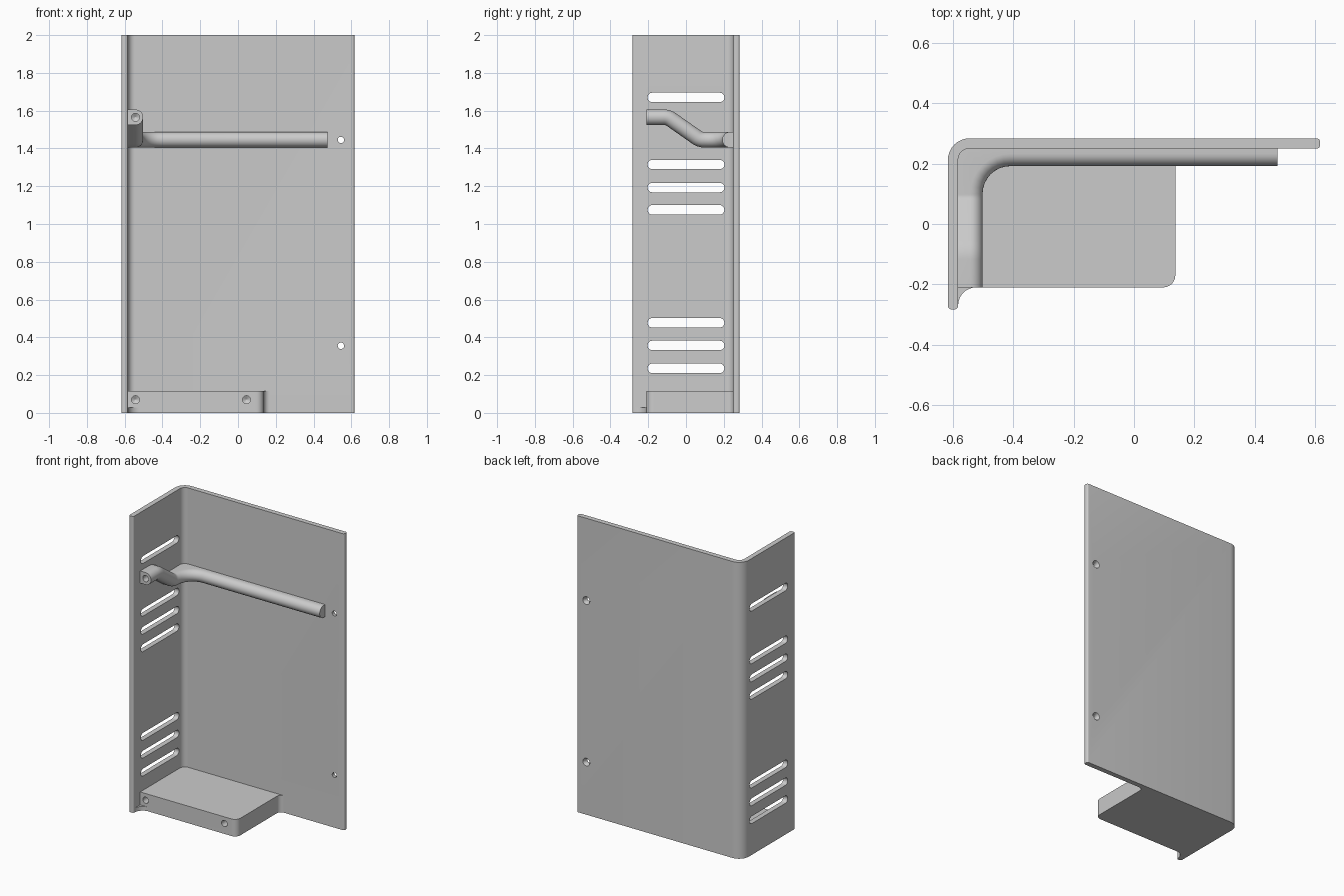
import bpy, bmesh, math
from mathutils import Vector

if "Cube" in bpy.data.objects:
    bpy.data.objects.remove(bpy.data.objects["Cube"])

grey = bpy.data.materials.new("plain grey")
grey.diffuse_color = (0.6, 0.6, 0.6, 1)
grey.use_nodes = True
grey.node_tree.nodes["Principled BSDF"].inputs["Base Color"].default_value = grey.diffuse_color


def rounded(points, closed=True, steps=8):
    """Points are (coords, radius); returns the path with arcs at its corners."""
    out, n = [], len(points)
    for i, (p, r) in enumerate(points):
        p = Vector(p)
        if r == 0 or (not closed and i in (0, n - 1)):
            out.append(p)
            continue
        da = (Vector(points[i - 1][0]) - p).normalized()
        db = (Vector(points[(i + 1) % n][0]) - p).normalized()
        half = da.angle(db) / 2
        centre = p + (da + db).normalized() * (r / math.sin(half))
        start = (p + da * (r / math.tan(half)) - centre).normalized()
        end = (p + db * (r / math.tan(half)) - centre).normalized()
        sweep = math.pi - 2 * half
        for k in range(steps + 1):
            a = sweep * k / steps
            out.append(centre + (start * math.sin(sweep - a) + end * math.sin(a))
                       * (r / math.sin(sweep)))
    return out


def make(name, rings):
    """Solid lofted through rings of equal point count."""
    bm = bmesh.new()
    loops = [[bm.verts.new(p) for p in ring] for ring in rings]
    for a, b in zip(loops, loops[1:]):
        for i in range(len(a)):
            j = (i + 1) % len(a)
            bm.faces.new((a[i], a[j], b[j], b[i]))
    bm.faces.new(loops[0][::-1])
    bm.faces.new(loops[-1])
    bmesh.ops.recalc_face_normals(bm, faces=bm.faces)
    mesh = bpy.data.meshes.new(name)
    bm.to_mesh(mesh)
    bm.free()
    mesh.materials.append(grey)
    ob = bpy.data.objects.new(name, mesh)
    bpy.context.collection.objects.link(ob)
    return ob


def prism(name, outline, z0, z1):
    pts = rounded([((x, y, 0), r) for x, y, r in outline])
    return make(name, [[(p.x, p.y, z) for p in pts] for z in (z0, z1)])


def turned(x, z, profile):
    """Round cutter along y; profile is a list of (y, radius)."""
    turn = [k * math.tau / 24 for k in range(24)]
    return make("hole_cutter", [[(x + r * math.cos(a), y, z + r * math.sin(a))
                                 for a in turn] for y, r in profile])


def activate(ob):
    bpy.ops.object.select_all(action='DESELECT')
    ob.select_set(True)
    bpy.context.view_layer.objects.active = ob


def cut(ob, cutters):
    for cutter in cutters:
        cutter.hide_render = True
        activate(ob)
        mod = ob.modifiers.new("cut", 'BOOLEAN')
        mod.operation = 'DIFFERENCE'
        mod.solver = 'EXACT'
        mod.object = cutter
        bpy.ops.object.modifier_apply(modifier=mod.name)
        bpy.data.objects.remove(cutter)


# Bent sheet: back and left wall in one piece
wall = prism("wall_panel", [
    (-0.617, -0.283, 0.012), (-0.583, -0.283, 0.012), (-0.583, 0.25, 0.037),
    (0.617, 0.25, 0.012), (0.617, 0.284, 0.012), (-0.617, 0.284, 0.072)], 0, 2)

# Vent slots in the left wall and countersunk screw holes in the back wall
cutters = []
for z in (1.67, 1.315, 1.193, 1.075, 0.477, 0.357, 0.236):
    slot = rounded([((y, z + s), 0.0245) for y, s in
                    ((-0.203, -0.025), (0.203, -0.025), (0.203, 0.025), (-0.203, 0.025))])
    cutters.append(make("slot_cutter", [[(x, p.x, p.y) for p in slot] for x in (-0.7, -0.56)]))
for z in (1.445, 0.355):
    cutters.append(turned(0.545, z, [(0.2, 0.017), (0.267, 0.017), (0.286, 0.027), (0.32, 0.027)]))
cut(wall, cutters)

# Foot block at the bottom, flared into the back wall
block = prism("foot_block", [
    (-0.588, -0.21, 0), (0.137, -0.21, 0.04), (0.137, 0.25, 0.03),
    (0.18, 0.25, 0), (0.18, 0.255, 0), (-0.588, 0.255, 0)], 0, 0.115)
drill = [(-0.3, 0.021), (-0.14, 0.021), (-0.128, 0.002)]
cut(block, [turned(x, 0.07, drill) for x in (-0.543, 0.045)])

# Small curved gusset between block and left wall
gusset = prism("foot_gusset", [
    (-0.588, -0.275, 0), (-0.583, -0.275, 0), (-0.583, -0.21, 0.06),
    (-0.52, -0.21, 0), (-0.52, -0.205, 0), (-0.588, -0.205, 0)], 0, 0.028)

# Rail: round-fronted section swept along the walls, with a step and a corner bend
R = 0.041
path = rounded([((-0.543, -0.21, 1.565), 0), ((-0.543, -0.095, 1.565), 0.07),
                ((-0.543, 0.075, 1.446), 0.07), ((-0.543, 0.233, 1.446), 0.133),
                ((0.475, 0.233, 1.446), 0)], closed=False)
rings = []
for i, p in enumerate(path):
    before = (p - path[i - 1]).normalized() if i else Vector((0, 0, 0))
    after = (path[i + 1] - p).normalized() if i + 1 < len(path) else Vector((0, 0, 0))
    t = (before + after).normalized()
    n = t.cross(Vector((0, 0, 1))).normalized()
    u = n.cross(t)
    reach = []
    if n.x > 0.01:
        reach.append((p.x + 0.588) / n.x)
    if n.y < -0.01:
        reach.append((0.255 - p.y) / -n.y)
    ring = [p + R * (n * math.cos(a) + u * math.sin(a))
            for a in (math.pi * (k / 14 - 0.5) for k in range(15))]
    d = min(reach)
    rings.append(ring + [p - n * d + u * R, p - n * d - u * R])
rail = make("rail", rings)
cut(rail, [turned(-0.543, 1.565, drill)])

for ob in (wall, block, gusset, rail):
    activate(ob)
    bpy.ops.object.shade_smooth_by_angle(angle=math.radians(30))
